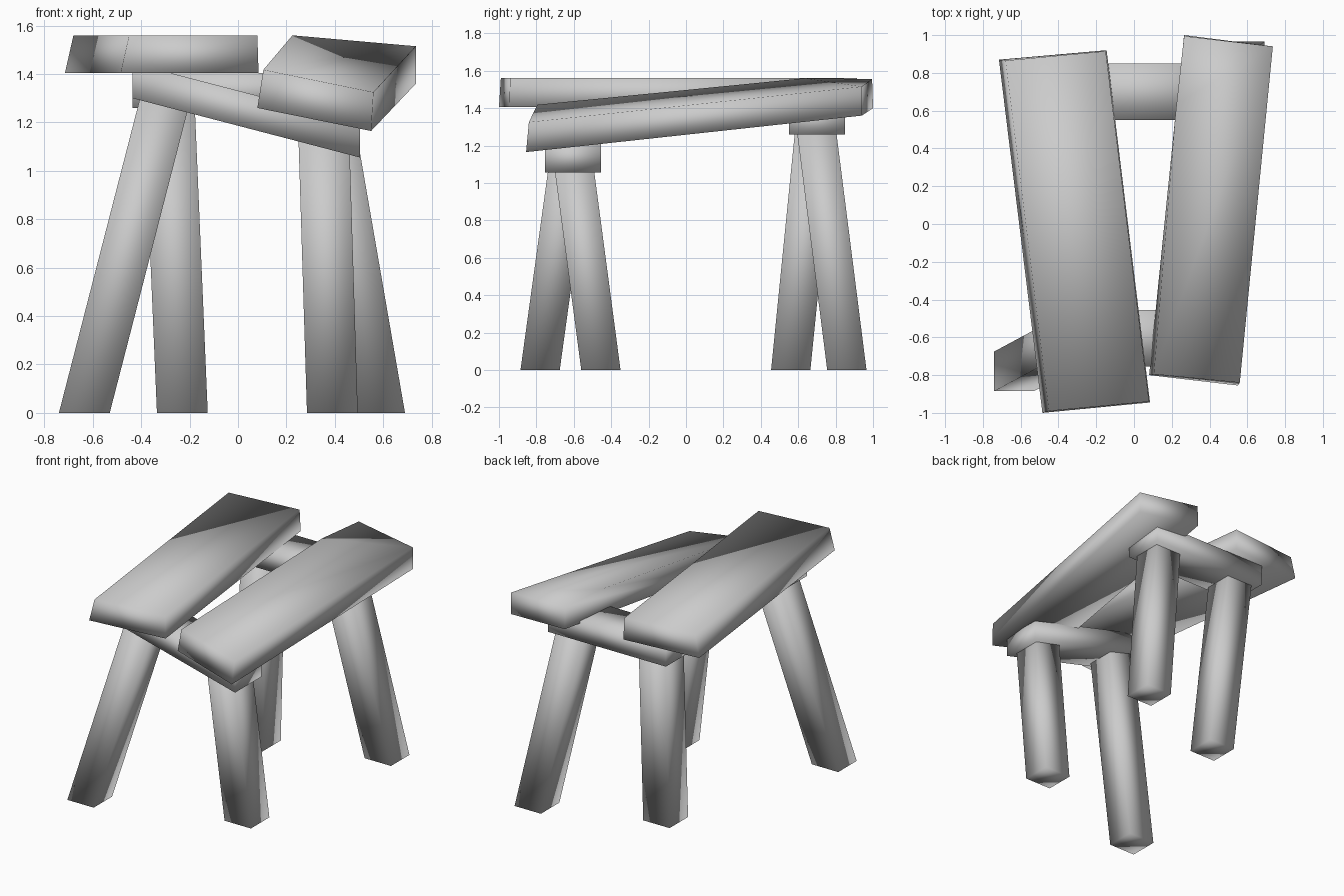
import bpy
import bmesh
from mathutils import Vector

old = bpy.data.objects.get("Cube")
if old:
    bpy.data.objects.remove(old, do_unlink=True)

# One plain grey for the whole stool
grey = bpy.data.materials.new("plain_grey")
grey.use_nodes = True
color = (0.6, 0.6, 0.6, 1)
grey.diffuse_color = color
grey.node_tree.nodes["Principled BSDF"].inputs["Base Color"].default_value = color


def beam(name, lower, upper, ridge=None):
    """Join two four-cornered loops into a softly shaded beam."""
    bm = bmesh.new()
    a = [bm.verts.new(p) for p in lower]
    b = [bm.verts.new(p) for p in upper]
    bm.faces.new(a[::-1])
    bm.faces.new(b)
    for i in range(4):
        j = (i + 1) % 4
        bm.faces.new((a[i], a[j], b[j], b[i]))
    if ridge:
        # Fold the top from a point on its inner edge to the back outer corner
        edge = bm.edges.get((b[0], b[3]))
        _, peak = bmesh.utils.edge_split(edge, b[0], 0.8)
        peak.co = Vector(ridge)
        bmesh.ops.connect_verts(bm, verts=[peak, b[2]])
    bmesh.ops.recalc_face_normals(bm, faces=bm.faces)
    mesh = bpy.data.meshes.new(name)
    bm.to_mesh(mesh)
    bm.free()
    mesh.shade_smooth()
    mesh.materials.append(grey)
    bpy.context.collection.objects.link(bpy.data.objects.new(name, mesh))


def square(x, y, z, half=0.105):
    return [(x + sx * half, y + sy * half, z)
            for sx, sy in ((-1, -1), (1, -1), (1, 1), (-1, 1))]


def leg(name, foot, top):
    beam(name, square(*foot, 0), square(*top))


def crossbar(name, y, z_right, z_left):
    """Bar with vertical ends; heights are those of the underside ends."""
    ends = [(-0.435, z_right), (0.505, z_left)]
    loops = [[(x, y + dy, z + dz) for dy, dz in
              ((-.15, 0), (.15, 0), (.15, .145), (-.15, .145))] for x, z in ends]
    beam(name, *loops)


# Splayed legs
leg("front_right_leg", (-.635, -.78), (-.30, -.60, 1.30))
leg("front_left_leg", (.39, -.455), (.355, -.605, 1.13))
leg("back_right_leg", (-.23, .56), (-.285, .69, 1.30))
leg("back_left_leg", (.585, .86), (.36, .695, 1.30))

# Crossbars, the front one sloping
crossbar("front_crossbar", -.605, 1.30, 1.055)
crossbar("back_crossbar", .70, 1.26, 1.26)

# Seat planks, corners in order front inner/right, round to the back
beam("right_plank",
     [(-.485, -1, 1.405), (.085, -.945, 1.405), (-.145, .92, 1.405), (-.715, .87, 1.405)],
     [(-.45, -.99, 1.56), (.08, -.94, 1.56), (-.15, .915, 1.56), (-.68, .865, 1.56)])
beam("left_plank",
     [(.08, -.8, 1.26), (.55, -.855, 1.165), (.735, .94, 1.36), (.265, 1, 1.40)],
     [(.105, -.795, 1.418), (.56, -.84, 1.325), (.735, .94, 1.515), (.265, .995, 1.555)],
     ridge=(.225, .635, 1.56))
